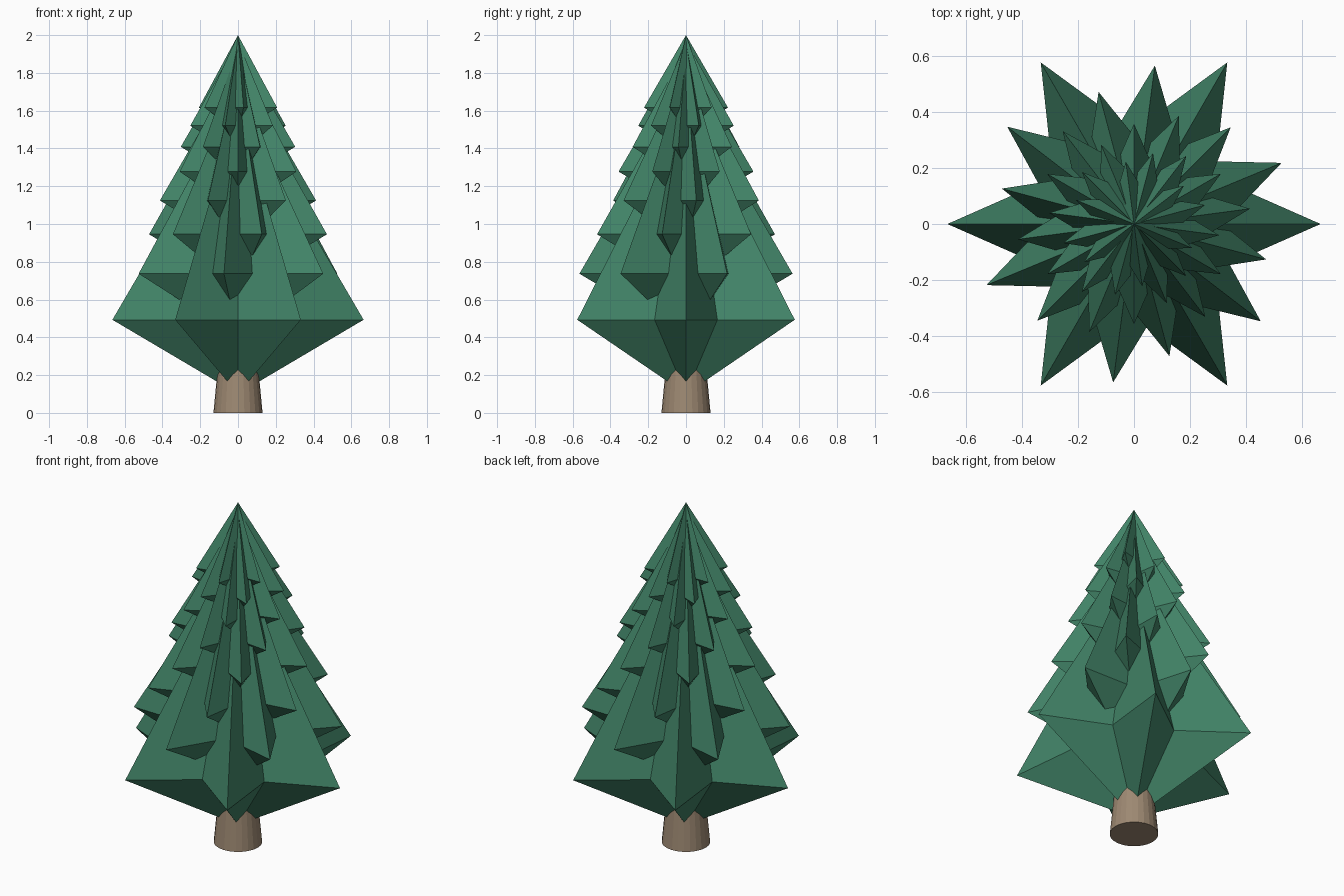
import bpy, bmesh
from math import cos, sin, radians

if "Cube" in bpy.data.objects:
    bpy.data.objects.remove(bpy.data.objects["Cube"])


def material(name, color):
    m = bpy.data.materials.new(name)
    m.diffuse_color = (*color, 1)
    m.use_nodes = True
    m.node_tree.nodes["Principled BSDF"].inputs["Base Color"].default_value = m.diffuse_color
    return m


GREEN = material("needle_green", (0.055, 0.235, 0.14))
BROWN = material("bark_brown", (0.34, 0.25, 0.17))

# Foliage: eight star-shaped double cones, shrinking toward a point above the tip
POINTS, LAYERS = 6, 8
RATIO, TWIST = 0.856, radians(22.5)
FOCUS = 2.187                       # height the layers shrink toward
RADIUS, RIM, TIP, BASE = 0.665, 1.694, 0.555, 2.087   # first layer, drops below focus


def star_layer(index):
    s = RATIO ** index
    bm = bmesh.new()
    top = bm.verts.new((0, 0, FOCUS - TIP * s))
    bottom = bm.verts.new((0, 0, FOCUS - BASE * s))
    rim = []
    for i in range(POINTS * 2):
        r = RADIUS * s * (0.5 if i % 2 else 1)
        a = radians(180 / POINTS) * i + TWIST * index
        rim.append(bm.verts.new((r * cos(a), r * sin(a), FOCUS - RIM * s)))
    for a, b in zip(rim, rim[1:] + rim[:1]):
        bm.faces.new((a, b, top))
        bm.faces.new((b, a, bottom))
    mesh = bpy.data.meshes.new(f"foliage_layer_{index + 1}")
    bm.to_mesh(mesh)
    bm.free()
    mesh.materials.append(GREEN)
    ob = bpy.data.objects.new(mesh.name, mesh)
    bpy.context.collection.objects.link(ob)


for k in range(LAYERS):
    star_layer(k)

# Trunk: tapered cylinder running up into the foliage
bpy.ops.mesh.primitive_cone_add(vertices=24, radius1=0.13, radius2=0.092,
                                depth=0.4, location=(0, 0, 0.2))
trunk = bpy.context.object
trunk.name = "trunk"
trunk.data.materials.append(BROWN)
